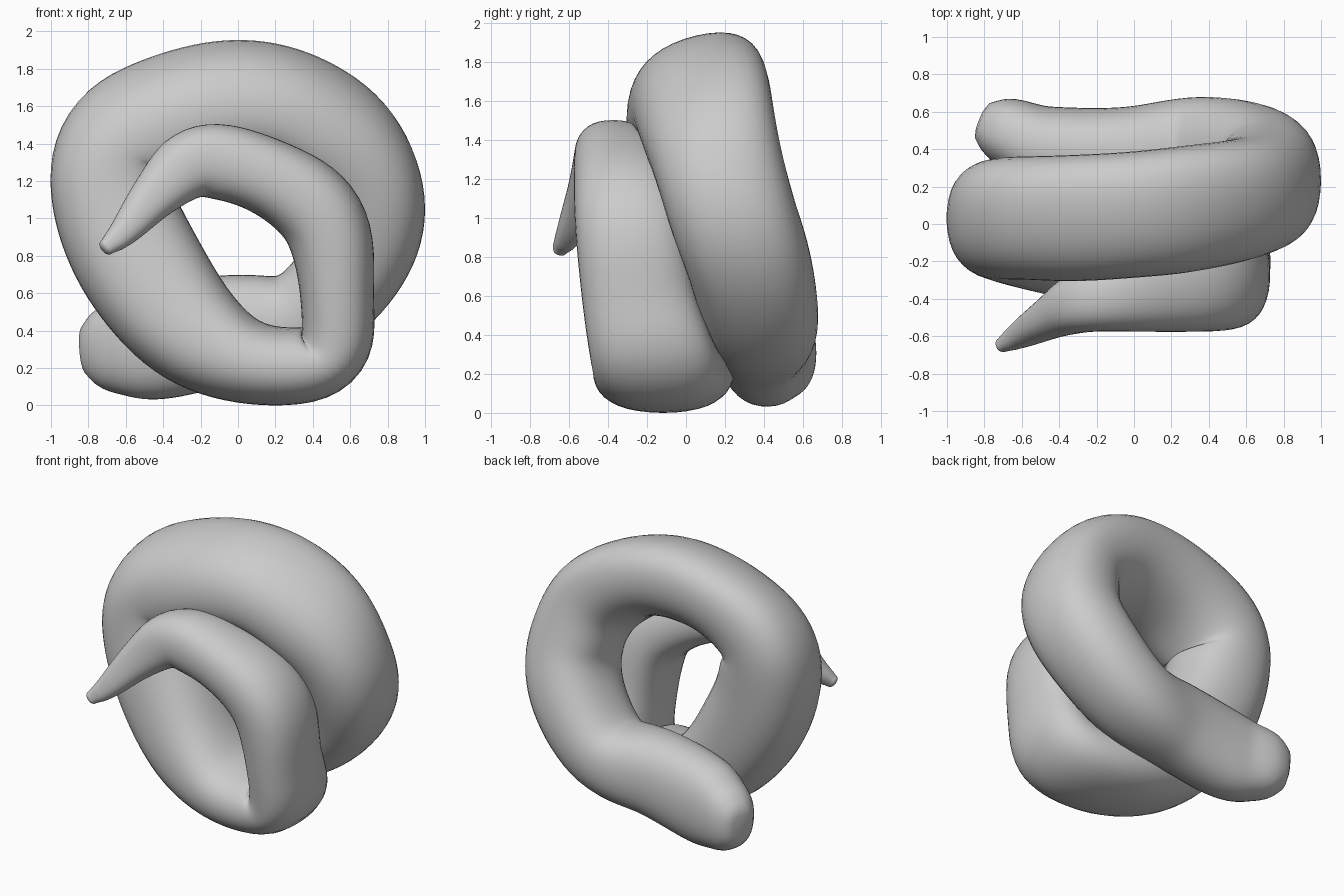
import bpy, bmesh, math
from mathutils import Vector

if "Cube" in bpy.data.objects:
    bpy.data.objects.remove(bpy.data.objects["Cube"])

# Coil path: x, y, z, radial half thickness, sideways half width
PATH = [
    (-0.66, 0.49, 0.31, 0.25, 0.19), (-0.45, 0.41, 0.33, 0.31, 0.225),
    (-0.05, 0.38, 0.41, 0.30, 0.25), (0.33, 0.39, 0.46, 0.265, 0.30),
    (0.62, 0.33, 0.75, 0.285, 0.325), (0.72, 0.23, 1.05, 0.295, 0.335),
    (0.61, 0.14, 1.38, 0.29, 0.34), (0.32, 0.085, 1.60, 0.28, 0.35),
    (0.00, 0.05, 1.66, 0.29, 0.345), (-0.35, 0.03, 1.59, 0.29, 0.345),
    (-0.65, 0.03, 1.40, 0.32, 0.335), (-0.67, 0.01, 1.10, 0.335, 0.325),
    (-0.52, -0.03, 0.75, 0.345, 0.33), (-0.25, -0.08, 0.40, 0.305, 0.345),
    (0.10, -0.11, 0.22, 0.225, 0.37), (0.49, -0.16, 0.26, 0.21, 0.335),
    (0.53, -0.24, 0.58, 0.20, 0.30), (0.46, -0.285, 1.00, 0.24, 0.295),
    (0.15, -0.33, 1.23, 0.21, 0.255), (-0.20, -0.39, 1.31, 0.205, 0.195),
    (-0.42, -0.49, 1.15, 0.14, 0.12), (-0.60, -0.59, 0.94, 0.085, 0.075),
    (-0.70, -0.645, 0.85, 0.045, 0.04),
]
STEPS, SIDES, CAP = 8, 40, 7


def smooth_path(pts):
    """Catmull-Rom interpolation through all five channels."""
    pts = [Vector(p) for p in pts]
    pts = [2 * pts[0] - pts[1]] + pts + [2 * pts[-1] - pts[-2]]
    out = []
    for i in range(1, len(pts) - 2):
        a, b, c, d = pts[i - 1:i + 3]
        for s in range(STEPS):
            t = s / STEPS
            out.append(0.5 * (2 * b + (c - a) * t + (2 * a - 5 * b + 4 * c - d) * t * t
                              + (3 * b - a - 3 * c + d) * t ** 3))
    out.append(pts[-2])
    return out


def soft(v):
    """Slightly squared circle."""
    return math.copysign(abs(v) ** 0.85, v)


def lean(c):
    """The top of the big loop slopes down towards the front."""
    if c.y < -0.2:
        return 0.0
    f = min(max((c.z - 1.15) / 0.4, 0), 1)
    return 0.24 * f * f * (3 - 2 * f)


samples = smooth_path(PATH)
centres = [Vector(s[:3]) for s in samples]
n = len(samples)
rings = []
for i, s in enumerate(samples):
    tan = (centres[min(i + 1, n - 1)] - centres[max(i - 1, 0)]).normalized()
    rings.append((centres[i], tan, s[3], s[4]))


def cap(ring, sign, length):
    """Shrinking rings that round off an end."""
    c, t, r, w = ring
    res = []
    for k in range(1, CAP):
        a = math.pi / 2 * k / CAP
        f = math.cos(a) ** 0.75
        res.append((c + t * sign * length * math.sin(a), t, r * f, w * f))
    return res


rings = cap(rings[0], -1, 0.18)[::-1] + rings + cap(rings[-1], 1, 0.03)

# Sweep the oval section along the coil
bm = bmesh.new()
loops = []
for c, t, r, w in rings:
    rad = t.cross(Vector((0, 1, 0))).normalized()
    side = t.cross(rad).normalized()
    loop = []
    for k in range(SIDES):
        a = 2 * math.pi * k / SIDES
        across = w * soft(math.sin(a))
        loop.append(bm.verts.new(c + rad * (r * soft(math.cos(a)) + lean(c) * across)
                                 + side * across))
    loops.append(loop)
for a, b in zip(loops, loops[1:]):
    for k in range(SIDES):
        j = (k + 1) % SIDES
        bm.faces.new((a[k], a[j], b[j], b[k]))
bm.faces.new(loops[0])
bm.faces.new(loops[-1])
# Relax the pinched insides of tight bends
for _ in range(10):
    bmesh.ops.smooth_vert(bm, verts=[v for l in loops[2:-CAP - 4] for v in l], factor=0.5,
                          use_axis_x=True, use_axis_y=True, use_axis_z=True)
bmesh.ops.recalc_face_normals(bm, faces=bm.faces)

# Stand it on the ground
low = min(v.co.z for v in bm.verts)
bmesh.ops.translate(bm, verts=bm.verts, vec=(0, 0, -low))

mesh = bpy.data.meshes.new("coiled_body")
bm.to_mesh(mesh)
bm.free()
body = bpy.data.objects.new("coiled_body", mesh)
bpy.context.collection.objects.link(body)
mesh.shade_smooth()
